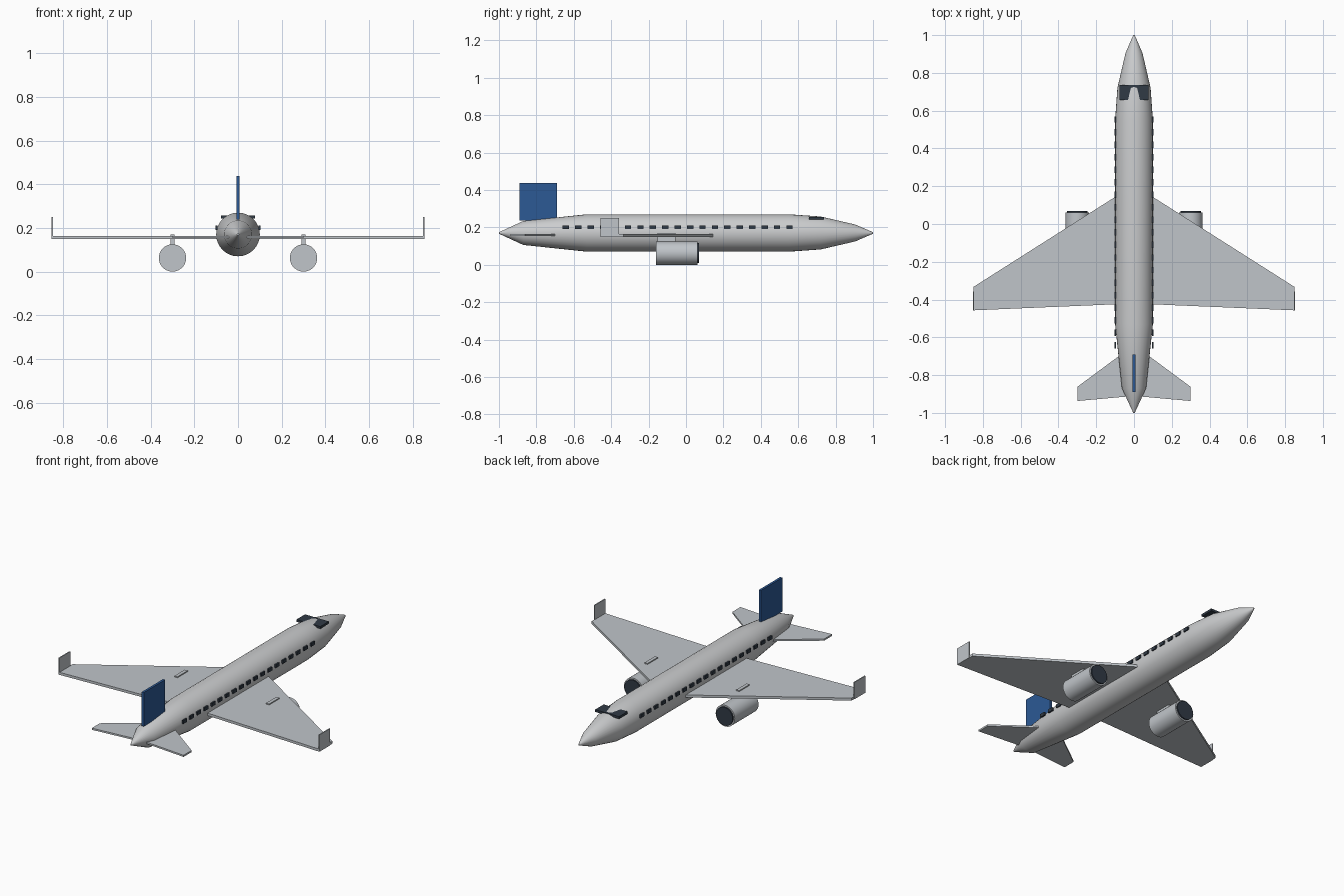
import bpy, bmesh, math
from mathutils import Matrix

if "Cube" in bpy.data.objects:
    bpy.data.objects.remove(bpy.data.objects["Cube"])


def material(name, rgb):
    m = bpy.data.materials.new(name)
    m.diffuse_color = (*rgb, 1)
    m.use_nodes = True
    m.node_tree.nodes["Principled BSDF"].inputs["Base Color"].default_value = m.diffuse_color
    return m


BODY = material("light grey", (0.60, 0.61, 0.62))
WING = material("cool grey", (0.53, 0.56, 0.59))
BLUE = material("tail blue", (0.025, 0.10, 0.30))
DARK = material("dark glass", (0.03, 0.042, 0.06))


def finish(bm, name, mat, smooth=False):
    bmesh.ops.recalc_face_normals(bm, faces=bm.faces)
    me = bpy.data.meshes.new(name)
    bm.to_mesh(me)
    bm.free()
    me.materials.append(mat)
    ob = bpy.data.objects.new(name, me)
    bpy.context.collection.objects.link(ob)
    if smooth:
        bpy.ops.object.select_all(action='DESELECT')
        ob.select_set(True)
        bpy.context.view_layer.objects.active = ob
        bpy.ops.object.shade_smooth_by_angle(angle=math.radians(35))
    return ob


def box(name, mat, lo, hi):
    bm = bmesh.new()
    size = [b - a for a, b in zip(lo, hi)]
    mid = [(a + b) / 2 for a, b in zip(lo, hi)]
    bmesh.ops.create_cube(bm, size=1, matrix=Matrix.Translation(mid) @ Matrix.Diagonal((*size, 1)))
    return finish(bm, name, mat)


def lathe(name, mat, stations, cx, cz, sides=32):
    """Rings of (y, radius) around a lengthwise axis, capped at both ends."""
    bm = bmesh.new()
    rings = []
    for y, r in stations:
        rings.append([bm.verts.new((cx + r * math.cos(2 * math.pi * i / sides), y,
                                    cz + r * math.sin(2 * math.pi * i / sides))) for i in range(sides)])
    for a, b in zip(rings, rings[1:]):
        for i in range(sides):
            j = (i + 1) % sides
            bm.faces.new((a[i], a[j], b[j], b[i]))
    bm.faces.new(rings[0])
    bm.faces.new(rings[-1])
    return finish(bm, name, mat, True)


def slab(name, mat, outline, z0, z1):
    """Flat plan outline of (x, y) points extruded upward."""
    bm = bmesh.new()
    f = bm.faces.new([bm.verts.new((x, y, z0)) for x, y in outline])
    top = bmesh.ops.extrude_face_region(bm, geom=[f])["geom"]
    bmesh.ops.translate(bm, vec=(0, 0, z1 - z0), verts=[v for v in top if isinstance(v, bmesh.types.BMVert)])
    return finish(bm, name, mat)


# Fuselage with tapered nose (+y) and tail
lathe("fuselage", BODY, [(-1, 0.004), (-0.87, 0.064), (-0.53, 0.1), (0.55, 0.1),
                         (0.72, 0.088), (0.905, 0.045), (1, 0.004)], 0, 0.17)

# Tail fin and cockpit glass
box("tail_fin", BLUE, (-0.007, -0.89, 0.238), (0.007, -0.69, 0.438))
box("cockpit_window", DARK, (-0.078, 0.657, 0.243), (0.078, 0.737, 0.2565))

for s, side in ((1, "right"), (-1, "left")):
    # Main wing, tailplane and winglet
    slab(side + "_wing", WING, [(s * 0.05, 0.175), (s * 0.85, -0.333),
                                (s * 0.85, -0.457), (s * 0.05, -0.423)], 0.149, 0.164)
    slab(side + "_tailplane", WING, [(s * 0.02, -0.655), (s * 0.30, -0.862),
                                     (s * 0.30, -0.937), (s * 0.02, -0.912)], 0.154, 0.164)
    x = s * 0.85
    box(side + "_winglet", WING, (x - 0.003, -0.457, 0.149), (x + 0.003, -0.357, 0.249))

    # Engine, intake and pylon
    x = s * 0.30
    lathe(side + "_engine", WING, [(-0.16, 0.0625), (0.062, 0.0625)], x, 0.0625)
    lathe(side + "_intake", DARK, [(0.055, 0.054), (0.07, 0.054)], x, 0.0625)
    box(side + "_pylon", WING, (x - 0.01, -0.152, 0.115), (x + 0.01, -0.055, 0.17))

    # Row of cabin windows
    x = s * 0.0995
    for i in range(19):
        y = -0.642 + i * 0.0664
        box(f"{side}_window_{i + 1}", DARK, (x - 0.0045, y - 0.017, 0.19), (x + 0.0045, y + 0.017, 0.21))
